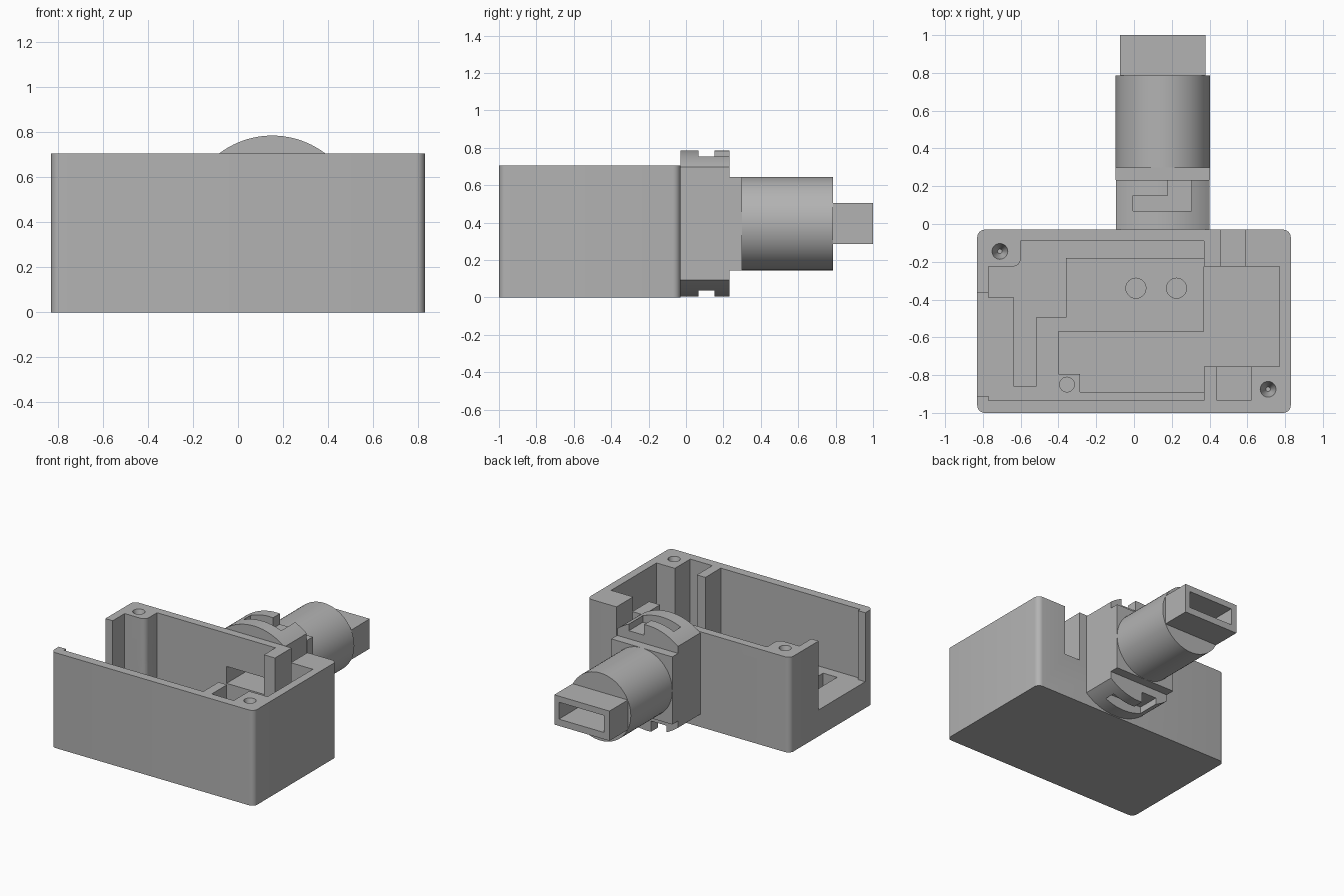
import bpy, bmesh, math
from mathutils import Matrix, Vector

cube = bpy.data.objects.get("Cube")
if cube:
    bpy.data.objects.remove(cube)

grey = bpy.data.materials.new("plain_grey")
grey.use_nodes = True
COLOUR = (0.45, 0.45, 0.45, 1)
grey.diffuse_color = COLOUR
grey.node_tree.nodes["Principled BSDF"].inputs["Base Color"].default_value = COLOUR

AX, AZ = 0.152, 0.395          # plug axis


def finish(name, bm):
    bmesh.ops.recalc_face_normals(bm, faces=bm.faces)
    mesh = bpy.data.meshes.new(name)
    bm.to_mesh(mesh)
    bm.free()
    mesh.materials.append(grey)
    obj = bpy.data.objects.new(name, mesh)
    bpy.context.collection.objects.link(obj)
    return obj


def prism(name, points, low, high, axis="z", bevel=0):
    """Extrude a flat outline along z (outline in xy) or y (outline in xz)."""
    bm = bmesh.new()
    place = (lambda a, b: (a, b, low)) if axis == "z" else (lambda a, b: (a, low, b))
    face = bm.faces.new([bm.verts.new(place(*p)) for p in points])
    out = bmesh.ops.extrude_face_region(bm, geom=[face])["geom"]
    shift = Vector((0, 0, high - low) if axis == "z" else (0, high - low, 0))
    bmesh.ops.translate(bm, vec=shift, verts=[v for v in out if isinstance(v, bmesh.types.BMVert)])
    if bevel:
        edges = [e for e in bm.edges if abs(e.verts[0].co.z - e.verts[1].co.z) > 0.1]
        bmesh.ops.bevel(bm, geom=edges, offset=bevel, segments=6, profile=0.5, affect="EDGES")
    return finish(name, bm)


def rect(x0, x1, y0, y1):
    return [(x0, y0), (x1, y0), (x1, y1), (x0, y1)]


def box(name, x, y, z, bevel=0):
    return prism(name, rect(*x, *y), *z, bevel=bevel)


def cone(name, x, y, r0, r1, z0, z1):
    bm = bmesh.new()
    bmesh.ops.create_cone(bm, cap_ends=True, segments=32, radius1=r0, radius2=r1, depth=z1 - z0,
                          matrix=Matrix.Translation((x, y, (z0 + z1) / 2)))
    return finish(name, bm)


def cut(obj, cutter):
    mod = obj.modifiers.new("cut", "BOOLEAN")
    mod.operation = "DIFFERENCE"
    mod.solver = "EXACT"
    mod.object = cutter
    bpy.context.view_layer.objects.active = obj
    bpy.ops.object.modifier_apply(modifier=mod.name)
    bpy.data.objects.remove(cutter)


def channel():
    return prism("channel_cutter", rect(-0.03, 0.34, 0.335, 0.46), -0.15, 1.1, "y")


# Case with rounded upright corners
TOP, SHELF, FLOOR = 0.705, 0.195, 0.06
case = box("case", (-0.83, 0.83), (-1, -0.03), (0, TOP), bevel=0.04)

# Main cavity around the screw boss and thick corner
boss = [(-0.77, -0.225)] + [
    (-0.64 + 0.04 * math.sin(t * math.pi / 8), -0.185 - 0.04 * math.cos(t * math.pi / 8)) for t in range(5)]
cavity = boss + [(-0.6, -0.09), (0.37, -0.09), (0.37, -0.225), (0.77, -0.225), (0.77, -0.755),
                 (0.62, -0.755), (0.62, -0.935), (0.44, -0.935), (0.44, -0.755),
                 (0.37, -0.755), (0.37, -0.935), (-0.77, -0.935)]
cut(case, prism("cavity_cutter", cavity, SHELF, 0.9))

# Deeper recesses in the shelf
back_recess = boss + [(-0.6, -0.09), (0.37, -0.09), (0.37, -0.18), (-0.36, -0.18), (-0.36, -0.495),
                      (-0.52, -0.495), (-0.52, -0.86), (-0.635, -0.86), (-0.635, -0.39), (-0.77, -0.39)]
front_recess = [(0.37, -0.225), (0.77, -0.225), (0.77, -0.755), (0.37, -0.755), (0.37, -0.89),
                (-0.285, -0.89), (-0.285, -0.795), (-0.4, -0.795), (-0.4, -0.57), (0.37, -0.57)]
for outline in (back_recess, front_recess):
    cut(case, prism("recess_cutter", outline, FLOOR, 0.4))
for x, y, r in ((0.01, -0.34, 0.053), (0.225, -0.34, 0.053), (-0.355, -0.85, 0.039)):
    cut(case, cone("pit_cutter", x, y, r, r, FLOOR, 0.4))

# Side opening, back slot, plug opening and screw holes
cut(case, box("opening_cutter", (-0.9, -0.7), (-0.91, -0.365), (SHELF, 0.9)))
cut(case, box("slot_cutter", (0.46, 0.59), (-0.3, 0.05), (0.33, 0.9)))
cut(case, channel())
for x, y in ((-0.71, -0.145), (0.71, -0.875)):
    cut(case, cone("screw_cutter", x, y, 0.012, 0.042, TOP - 0.1, TOP + 0.001))

# Bayonet flange: a disc trimmed flat on both sides
R, HALF = 0.39, 0.248
limit = math.asin(HALF / R)
arc = [limit * (i / 12 - 1) for i in range(25)]
outline = [(AX + R * math.sin(a), AZ + R * math.cos(a)) for a in arc]
outline += [(AX - R * math.sin(a), AZ - R * math.cos(a)) for a in arc]
flange = prism("bayonet_flange", outline, -0.03, 0.232, "y")
for side in (1, -1):           # hooked grooves above and below, half a turn apart
    z = sorted((AZ + side * 0.31, AZ + side * 0.5))
    for x0, x1, y0, y1 in ((-0.157, 0.153, 0.068, 0.152), (0.028, 0.153, 0.068, 0.3)):
        cut(flange, box("groove_cutter", sorted((AX + side * x0, AX + side * x1)), (y0, y1), z))

# Neck, barrel and rectangular tip of the plug
neck = prism("plug_neck", rect(AX - 0.25, AX + 0.25, AZ - 0.25, AZ + 0.25), 0.232, 0.3, "y")
ring = [2 * math.pi * i / 64 for i in range(64)]
barrel = prism("plug_barrel", [(AX + 0.25 * math.cos(a), AZ + 0.25 * math.sin(a)) for a in ring],
               0.3, 0.785, "y")
tip = prism("plug_tip", rect(AX - 0.226, AX + 0.226, AZ - 0.11, AZ + 0.11), 0.785, 1, "y")
for part in (flange, neck, barrel, tip):
    cut(part, channel())

# Smooth curves, keep sharp edges
bpy.ops.object.select_all(action="DESELECT")
for part in (case, flange, neck, barrel, tip):
    part.select_set(True)
bpy.context.view_layer.objects.active = case
bpy.ops.object.shade_smooth_by_angle(angle=math.radians(30))
